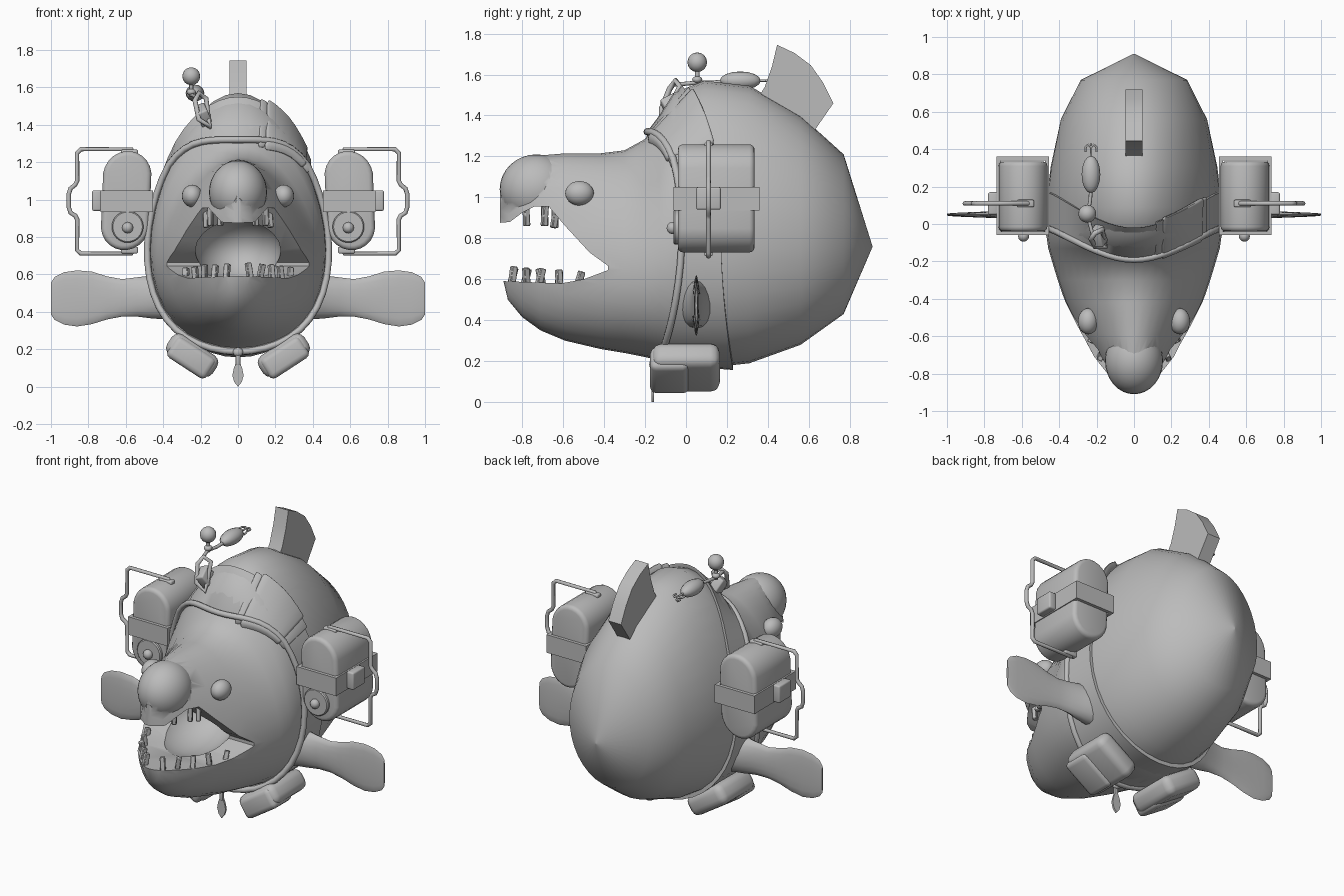
import bpy, math, random
from mathutils import Vector, Matrix

if "Cube" in bpy.data.objects:
    bpy.data.objects.remove(bpy.data.objects["Cube"])

random.seed(4)
grey = bpy.data.materials.new("plain_grey")
grey.diffuse_color = (0.5, 0.5, 0.5, 1)
grey.use_nodes = True
grey.node_tree.nodes["Principled BSDF"].inputs["Base Color"].default_value = grey.diffuse_color


def activate(ob):
    bpy.ops.object.select_all(action='DESELECT')
    ob.select_set(True)
    bpy.context.view_layer.objects.active = ob


def finish(ob, bevel=0, segs=3, angle=40):
    if not ob.data.materials:
        ob.data.materials.append(grey)
    activate(ob)
    if bevel:
        m = ob.modifiers.new("bevel", 'BEVEL')
        m.width, m.segments = bevel, segs
        bpy.ops.object.modifier_apply(modifier=m.name)
    bpy.ops.object.shade_smooth_by_angle(angle=math.radians(angle))
    return ob


def loft(name, rings, loop=False, bevel=0, segs=3, angle=40):
    """Skin a list of equal rings; capped unless the rings form a loop."""
    n, k = len(rings[0]), len(rings)
    verts = [p for r in rings for p in r]
    faces = []
    for i in range(k if loop else k - 1):
        a, b = i * n, (i + 1) % k * n
        faces += [(a + j, a + (j + 1) % n, b + (j + 1) % n, b + j) for j in range(n)]
    if not loop:
        faces += [tuple(range(n))[::-1], tuple(range((k - 1) * n, k * n))]
    me = bpy.data.meshes.new(name)
    me.from_pydata(verts, [], faces)
    ob = bpy.data.objects.new(name, me)
    bpy.context.collection.objects.link(ob)
    activate(ob)
    bpy.ops.object.mode_set(mode='EDIT')
    bpy.ops.mesh.select_all(action='SELECT')
    bpy.ops.mesh.normals_make_consistent(inside=False)
    bpy.ops.object.mode_set(mode='OBJECT')
    return finish(ob, bevel, segs, angle)


def ball(name, loc, radii, seg=20):
    bpy.ops.mesh.primitive_uv_sphere_add(segments=seg, ring_count=seg // 2, location=loc)
    ob = bpy.context.object
    ob.name, ob.scale = name, radii
    return finish(ob)


def box(name, loc, size, rot=(0, 0, 0), bevel=0, segs=3):
    bpy.ops.mesh.primitive_cube_add(size=1, location=loc, rotation=rot)
    ob = bpy.context.object
    ob.name = name
    ob.data.transform(Matrix.Diagonal((*size, 1)))
    return finish(ob, bevel, segs)


def tube(name, pts, r, cyclic=False):
    cu = bpy.data.curves.new(name, 'CURVE')
    cu.dimensions, cu.bevel_depth, cu.bevel_resolution, cu.use_fill_caps = '3D', r, 2, True
    sp = cu.splines.new('POLY')
    sp.points.add(len(pts) - 1)
    for q, p in zip(sp.points, pts):
        q.co = (*p, 1)
    sp.use_cyclic_u = cyclic
    ob = bpy.data.objects.new(name, cu)
    cu.materials.append(grey)
    bpy.context.collection.objects.link(ob)
    return ob


# Body stations: y, bottom z, top z, half width, egg factor
ST = [(-.908, .66, 1.03, .02, .1), (-.87, .50, 1.12, .085, .2), (-.80, .415, 1.18, .15, .25),
      (-.71, .35, 1.205, .215, .25), (-.59, .30, 1.215, .28, .2), (-.42, .26, 1.215, .36, .2),
      (-.30, .24, 1.23, .40, .2), (-.20, .22, 1.285, .43, .2), (-.13, .205, 1.40, .45, .2),
      (-.06, .18, 1.51, .46, .2), (.09, .165, 1.57, .465, .2), (.31, .19, 1.545, .44, .15),
      (.56, .28, 1.40, .39, .1), (.77, .43, 1.21, .285, .05)]


def section(y):
    y = min(max(y, ST[0][0]), ST[-1][0])
    for a, b in zip(ST, ST[1:]):
        if y <= b[0]:
            f = (y - a[0]) / (b[0] - a[0])
            return [u + (v - u) * f for u, v in zip(a[1:], b[1:])]


def skin(y, t, s=1.0):
    """Point on the body at depth y and angle t from the top."""
    lo, hi, w, k = section(y)
    c = math.cos(t)
    return (w * s * math.sin(t) * (1 - k * c), y, (lo + hi) / 2 + (hi - lo) / 2 * s * c)


def skin_x(y, z):
    lo, hi, w, k = section(y)
    c = (z - (lo + hi) / 2) / ((hi - lo) / 2)
    return w * math.sqrt(max(0, 1 - c * c)) * (1 - k * c)


# Body with hooked nose and open mouth
N = 36
rings = [[skin(s[0], 2 * math.pi * j / N) for j in range(N)] for s in ST]
rings.append([(x * .01, .91, .76 + (z - .8) * .01) for x, y, z in rings[-1]])
body = loft("body", rings)
nose = ball("nose", (0, -.73, 1.04), (.155, .18, .17), 32)
mouth_profile = [(-1.1, .86), (-.86, .88), (-.80, .925), (-.74, .955), (-.67, .955), (-.59, .86),
                 (-.47, .73), (-.38, .665), (-.38, .645), (-.5, .60), (-.61, .58), (-.87, .59), (-1.1, .6)]
mouth = loft("mouth_cutter", [[(x, y, z) for y, z in mouth_profile] for x in (-.7, .7)])
throat = ball("throat_cutter", (0, -.45, .73), (.23, .3, .19), 28)
for part, op in ((nose, 'UNION'), (mouth, 'DIFFERENCE'), (throat, 'DIFFERENCE')):
    m = body.modifiers.new("bool", 'BOOLEAN')
    m.operation, m.object, m.solver = op, part, 'EXACT'
    activate(body)
    bpy.ops.object.modifier_apply(modifier=m.name)
    bpy.data.objects.remove(part)
finish(body)

# Teeth
for side in (-1, 1):
    for i, y in enumerate((-.845, -.78, -.71, -.62, -.52)):
        x = max(.025, skin_x(y, .59) - .035)
        box("lower_tooth", (side * x, y, .615 - .005 * i + .01 * random.random()), (.03, .03, .08),
            (random.uniform(-.3, .3), random.uniform(-.2, .2), side * .5), .004, 1)
    for y, z in ((-.78, .91), (-.69, .91), (-.64, .90)):
        box("upper_tooth", (side * (skin_x(y, .95) - .04), y, z), (.028, .028, .1),
            (random.uniform(-.3, .1), 0, side * .5), .004, 1)
    ball("eye", (side * .245, -.52, 1.02), (.055, .07, .06), 24)


# Harness strap, its rim and the buckle pad
def edges(t, extra=0):
    c = math.cos(t)
    front = -.02 - (.17 if c > 0 else .12) * c * c
    back = .17 + (-.19 if c > 0 else .06) * c * c
    return front - extra, back + extra


def strap_ring(t, s_in, s_out, extra=0):
    f, b = edges(t, extra)
    return [skin(f, t, s_in), skin(f, t, s_out), skin(b, t, s_out), skin(b, t, s_in)]


angles = [2 * math.pi * i / 48 for i in range(48)]
loft("harness_strap", [strap_ring(t, .97, 1.035) for t in angles], loop=True)
tube("harness_rim", [skin(edges(t)[0], t, 1.035) for t in angles], .018, True)
loft("buckle_pad", [strap_ring(.40 + .1 * i, 1.0, 1.085, .025) for i in range(7)], bevel=.015)
for t in (.36, 1.04):
    loft("buckle_bar", [strap_ring(t + d, 1.0, 1.06, .015) for d in (-.05, .05)], bevel=.008)

# Dorsal fin
fin = [(.33, 1.45), (.385, 1.54), (.42, 1.64), (.445, 1.745), (.53, 1.705), (.61, 1.645),
       (.67, 1.56), (.72, 1.46), (.63, 1.33), (.5, 1.35)]
loft("dorsal_fin", [[(x, y, z) for y, z in fin] for x in (-.045, .045)])

# Paired parts
FIN = [(.38, .48, .12, .085), (.46, .48, .115, .06), (.54, .48, .105, .035), (.62, .475, .1, .025),
       (.70, .475, .115, .02), (.78, .475, .14, .017), (.86, .472, .15, .014), (.93, .472, .14, .011),
       (.98, .472, .115, .008), (1.0, .472, .085, .005)]
for s in (-1, 1):
    # Side fins
    loft("side_fin", [[(s * x, .05 + hy * math.cos(a), zc + hz * math.sin(a))
                       for a in [math.pi * j / 8 for j in range(16)]] for x, zc, hz, hy in FIN])
    # Belly pouches with a raised flap
    tilt = (0, -s * math.radians(33), 0)
    box("belly_pouch", (s * .245, 0, .168), (.29, .33, .13), tilt, .045)
    box("pouch_flap", (s * .25, -.08, .155), (.25, .19, .13), tilt, .03)
    # Air tanks: rounded outline run front to back
    out = []
    for i in range(24):
        a = math.pi * (i + .5) / 12
        z = .135 * math.sin(a) + (.13 if math.sin(a) > 0 else -.13)
        out.append((s * (.598 - .04 * z + .13 * math.cos(a)), .995 + z))
    loft("air_tank", [[(x, y, z) for x, z in out] for y in (-.04, .335)], bevel=.025)
    # Tank band as a hollow rectangle
    band = [(.455, -.06), (.735, -.06), (.735, .36), (.455, .36)]
    inner = [(.475, -.04), (.715, -.04), (.715, .34), (.475, .34)]
    loft("tank_band", [[(s * p[0], p[1], .935), (s * p[0], p[1], 1.05), (s * q[0], q[1], 1.05),
                        (s * q[0], q[1], .935)] for p, q in zip(band, inner)], loop=True)
    box("band_clasp", (s * .755, .11, .995), (.05, .12, .11), bevel=.01)
    # Valve dial and knob
    bpy.ops.mesh.primitive_cylinder_add(vertices=24, radius=.085, depth=.03,
                                        location=(s * .59, -.045, .855), rotation=(math.pi / 2, 0, 0))
    bpy.context.object.name = "valve_dial"
    finish(bpy.context.object, .006, 1)
    ball("valve_knob", (s * .59, -.065, .85), (.03, .03, .03), 12)
    # Wire frame beside the tank
    wire = [(.56, 1.24), (.57, 1.27), (.84, 1.27), (.86, 1.25), (.86, 1.10), (.87, 1.08), (.895, 1.06),
            (.905, 1.03), (.905, .96), (.895, .93), (.87, .915), (.86, .895), (.86, .73), (.84, .712),
            (.57, .712), (.56, .74)]
    tube("tank_wire", [(s * x, .11, z) for x, z in wire], .012)
    for z in (1.25, .73):
        box("wire_clip", (s * .58, .11, z), (.09, .04, .035), bevel=.008)

# Zip pull under the chin
ball("pull_ring", (0, -.16, .185), (.028, .02, .025), 12)
box("pull_link", (0, -.165, .145), (.025, .015, .06), bevel=.004)
tag = [(0, 0), (.02, .025), (.03, .06), (.022, .1), (.008, .135), (-.008, .135), (-.022, .1), (-.03, .06), (-.02, .025)]
loft("pull_tag", [[(x, y, z) for x, z in tag] for y in (-.168, -.156)])

# Lure clipped to the strap: loop, bobber, bait and hook
tube("lure_clip", [(-.15, -.12, 1.39), (-.21, -.12, 1.43), (-.23, -.08, 1.53), (-.21, -.05, 1.57),
                   (-.17, -.03, 1.54), (-.16, -.08, 1.44)], .014, True)
box("clip_plate", (-.185, -.06, 1.45), (.06, .1, .1), (.5, -.4, 0), .01)
tube("lure_line", [(-.22, -.06, 1.55), (-.25, .05, 1.56), (-.235, .12, 1.56), (-.23, .18, 1.565)], .01)
tube("bobber_stem", [(-.25, .055, 1.55), (-.25, .055, 1.63)], .011)
ball("bobber", (-.25, .055, 1.66), (.048, .048, .048), 16)
ball("bobber_bead", (-.25, .055, 1.575), (.025, .025, .018), 12)
ball("bait", (-.23, .265, 1.57), (.05, .1, .045), 16)
for dx, dz in ((-1, 0), (1, 0), (0, -1)):
    tube("bait_hook", [(-.23, .35, 1.57), (-.23, .41, 1.57), (-.23 + dx * .015, .425, 1.57 + dz * .015),
                       (-.23 + dx * .03, .41, 1.57 + dz * .03), (-.23 + dx * .03, .385, 1.57 + dz * .03)], .006)
